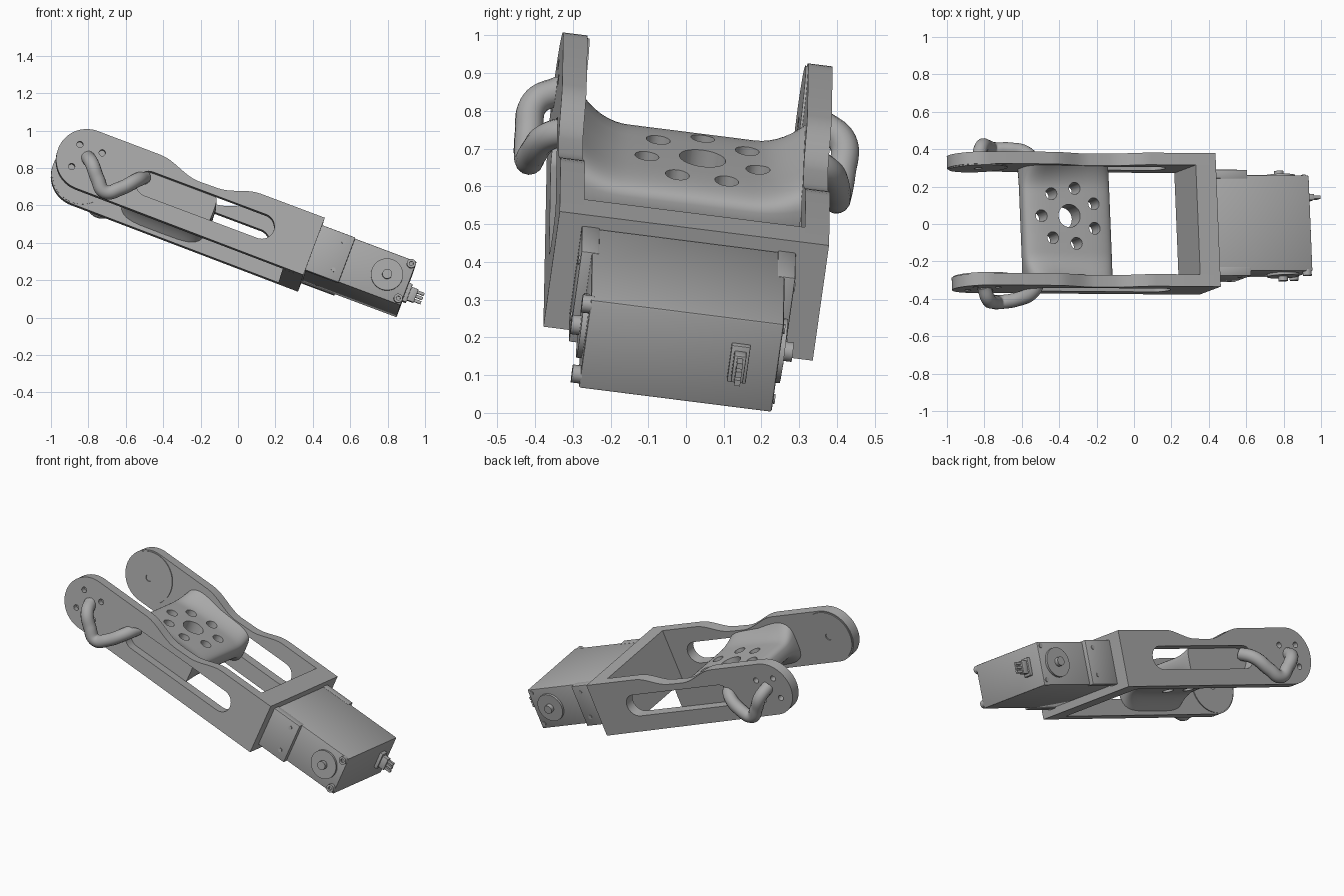
import bpy, bmesh, math
from mathutils import Vector, Matrix

cube = bpy.data.objects.get("Cube")
if cube:
    bpy.data.objects.remove(cube, do_unlink=True)

# One plain grey for the whole bracket and motor
grey = bpy.data.materials.new("plain_grey")
grey.use_nodes = True
COL = (0.4, 0.4, 0.4, 1)
grey.diffuse_color = COL
grey.node_tree.nodes["Principled BSDF"].inputs["Base Color"].default_value = COL

# Tilted frame: length runs along local x, width along y, thickness along z
ACROSS = Vector((-0.04, 0.99, -0.125)).normalized()
ALONG = Vector((0.936, -0.007, -0.351))
ALONG = (ALONG - ACROSS * ALONG.dot(ACROSS)).normalized()
UP = ALONG.cross(ACROSS)
FRAME = Matrix((ALONG, ACROSS, UP)).transposed().to_4x4()
FRAME.translation = (-0.822, 0.01, 0.7995)

OUT, INN = 0.36, 0.295      # outer and inner faces of the side plates


def make(name, bm, angle=35):
    bmesh.ops.recalc_face_normals(bm, faces=bm.faces)
    me = bpy.data.meshes.new(name)
    bm.to_mesh(me)
    bm.free()
    return finish(name, me, angle)


def finish(name, me, angle=35):
    me.materials.clear()
    me.materials.append(grey)
    me.polygons.foreach_set("use_smooth", [True] * len(me.polygons))
    me.set_sharp_from_angle(angle=math.radians(angle))
    ob = bpy.data.objects.new(name, me)
    bpy.context.scene.collection.objects.link(ob)
    ob.matrix_world = FRAME
    return ob


def box(name, lo, hi, bevel=0.0):
    bm = bmesh.new()
    bmesh.ops.create_cube(bm, size=1)
    for v in bm.verts:
        v.co = Vector([a + (b - a) * (c + 0.5) for a, b, c in zip(lo, hi, v.co)])
    if bevel:
        bmesh.ops.bevel(bm, geom=bm.edges[:], offset=bevel, segments=2, affect='EDGES', profile=0.5)
    return make(name, bm)


def prism(name, pts, y0, y1):
    """Extrude an outline in the length/thickness plane across the width."""
    bm = bmesh.new()
    face = bm.faces.new([bm.verts.new((x, y0, z)) for x, z in pts])
    ext = bmesh.ops.extrude_face_region(bm, geom=[face])["geom"]
    bmesh.ops.translate(bm, vec=(0, y1 - y0, 0),
                        verts=[g for g in ext if isinstance(g, bmesh.types.BMVert)])
    return make(name, bm)


def arc(cx, cz, r, a0, a1, n):
    steps = [math.radians(a0 + (a1 - a0) * i / n) for i in range(n + 1)]
    return [(cx + r * math.cos(a), cz + r * math.sin(a)) for a in steps]


def disc(name, x, z, r, y0, y1, n=32):
    return prism(name, arc(x, z, r, 0, 360, n)[:-1], y0, y1)


def cut(ob, cutters, angle=35):
    for c in cutters:
        c.hide_render = True
        mod = ob.modifiers.new("cut", 'BOOLEAN')
        mod.object, mod.operation, mod.solver = c, 'DIFFERENCE', 'EXACT'
    bpy.context.view_layer.update()
    dg = bpy.context.evaluated_depsgraph_get()
    me = bpy.data.meshes.new_from_object(ob.evaluated_get(dg))
    name = ob.name
    bpy.data.objects.remove(ob, do_unlink=True)
    for c in cutters:
        bpy.data.objects.remove(c, do_unlink=True)
    return finish(name, me, angle)


def smooth_step(t):
    t = min(max(t, 0), 1)
    return t * t * (3 - 2 * t)


# Side plate outline: round end, straight lower edge, waisted upper edge
R = 0.165
outline = arc(0, 0, R, 90, 270, 32) + [(1.30, -0.172), (1.30, 0.157), (0.93, 0.157)]
for i in range(1, 9):
    outline.append((0.93 - 0.22 * i / 8, 0.157 - 0.053 * smooth_step(i / 8)))
for i in range(9):
    outline.append((0.60 - 0.24 * i / 8, 0.102 + 0.062 * smooth_step(i / 8)))
slot = arc(1.0, -0.005, 0.068, -90, 90, 16) + arc(0.355, -0.005, 0.068, 90, 270, 16)

for s, side in ((-1, "front"), (1, "rear")):
    plate = prism(side + "_side_plate", outline, s * INN, s * OUT)
    cutters = [prism("slot_cutter", slot, s * 0.25, s * 0.40)]
    for k in range(4):
        a = math.radians(45 + 90 * k)
        cutters.append(disc("screw_cutter", 0.09 * math.cos(a), 0.09 * math.sin(a),
                            0.017, s * 0.325, s * 0.40, 20))
    cut(plate, cutters)

    # Inner bearing disc with a centre hole
    pad = disc(side + "_bearing_disc", 0, 0, 0.158, s * (INN - 0.006), s * (INN + 0.004), 48)
    cut(pad, [disc("pin_cutter", 0, 0, 0.022, s * 0.27, s * 0.31, 20)])

    # Bent cable hook, from the slot end round to the plate
    cu = bpy.data.curves.new("hook_path", 'CURVE')
    cu.dimensions = '3D'
    cu.bevel_depth, cu.bevel_resolution, cu.resolution_u = 0.038, 5, 10
    cu.use_fill_caps = True
    path = [(0.32, 0.03, 0.30), (0.285, -0.015, 0.375), (0.22, -0.09, 0.405), (0.15, -0.135, 0.412),
            (0.09, -0.085, 0.418), (0.035, -0.02, 0.412), (0.0, 0.015, 0.345)]
    sp = cu.splines.new('BEZIER')
    sp.bezier_points.add(len(path) - 1)
    for p, (x, z, y) in zip(sp.bezier_points, path):
        p.co = (x, s * y, z)
        p.handle_left_type = p.handle_right_type = 'AUTO'
    tmp = bpy.data.objects.new("hook_tmp", cu)
    bpy.context.scene.collection.objects.link(tmp)
    bpy.context.view_layer.update()
    dg = bpy.context.evaluated_depsgraph_get()
    me = bpy.data.meshes.new_from_object(tmp.evaluated_get(dg))
    bpy.data.objects.remove(tmp, do_unlink=True)
    finish(side + "_cable_hook", me, 60)

# Organic web between the plates: rounded section that flares at both ends
bm = bmesh.new()
rings, N, M = [], 40, 32
for j in range(M + 1):
    y = (INN + 0.005) * (2 * j / M - 1)
    t = max(0, (abs(y) - 0.17) / 0.13) ** 2
    ring = []
    for i in range(N):
        a = 2 * math.pi * i / N
        c, d = math.cos(a), math.sin(a)
        x = 0.49 + (0.25 - 0.01 * t) * math.copysign(abs(c) ** 0.45, c)
        flare = 0.08 - 0.035 * smooth_step((x - 0.3) / 0.25) if d > 0 else 0.075
        z = -0.01 + (0.065 + flare * t) * math.copysign(abs(d) ** 0.55, d)
        ring.append(bm.verts.new((x, y, z)))
    rings.append(ring)
for r0, r1 in zip(rings, rings[1:]):
    for i in range(N):
        bm.faces.new((r0[i], r0[i - 1], r1[i - 1], r1[i]))
bm.faces.new(rings[0])
bm.faces.new(rings[-1])
web = make("web", bm, 50)


def web_drill(x, y, r):
    b = bmesh.new()
    bmesh.ops.create_cone(b, segments=28, radius1=r, radius2=r, depth=0.5, cap_ends=True,
                          matrix=Matrix.Translation((x, y, 0)))
    return make("drill", b)


drills = [web_drill(0.49, 0.03, 0.062)]
for k in range(7):
    a = 2 * math.pi * k / 7 + math.pi
    drills.append(web_drill(0.49 + 0.158 * math.cos(a), 0.03 + 0.152 * math.sin(a), 0.032))
cut(web, drills, 50)

# Cross wall joining the plates
box("cross_wall", (1.185, -INN, -0.172), (1.30, INN, 0.157))

# Motor body with mounting flanges
box("motor_body", (1.30, -0.268, -0.13), (1.842, 0.248, 0.122), 0.006)
for s, y, side in ((-1, -0.268, "front"), (1, 0.248, "rear")):
    lo, hi = sorted((y - s * 0.02, y + s * 0.028))
    box(side + "_motor_flange", (1.295, lo, -0.135), (1.49, hi, 0.124), 0.004)
    disc(side + "_output_disc", 1.717, 0.0, 0.086, y - s * 0.01, y + s * 0.014, 40)
    disc(side + "_output_shaft", 1.717, 0.0, 0.026, y, y + s * 0.038, 24)
    for z in (-0.1, 0.1):
        big = s < 0
        bolt = disc(side + "_corner_bolt", 1.818, z, 0.024 if big else 0.013,
                    y - s * 0.01, y + s * (0.022 if big else 0.005), 20)
        if big:
            cut(bolt, [disc("socket_cutter", 1.818, z, 0.012, y + s * 0.008, y + s * 0.04, 6)])
        disc(side + "_flange_screw", 1.44, z * 0.8, 0.012, y + s * 0.02, y + s * 0.032, 16)

# Cable connector on the motor end
box("connector_base", (1.835, 0.118, -0.052), (1.862, 0.168, 0.052), 0.003)
box("connector_plug", (1.86, 0.127, -0.038), (1.90, 0.159, 0.038), 0.003)
for z in (-0.024, 0, 0.024):
    box("connector_pin", (1.895, 0.135, z - 0.008), (1.938, 0.151, z + 0.008))
